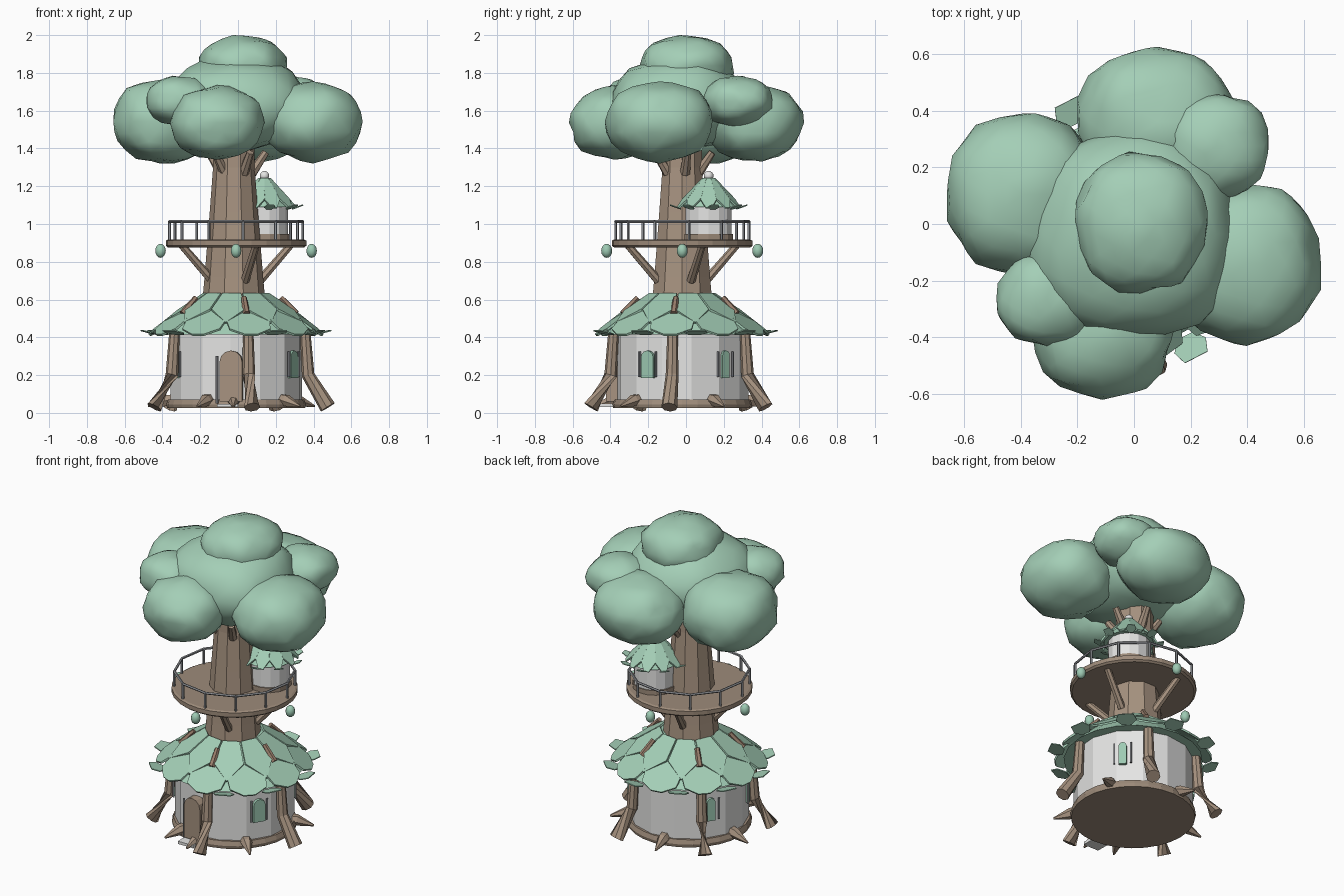
import bpy, bmesh, math
from mathutils import Vector, noise

if "Cube" in bpy.data.objects:
    bpy.data.objects.remove(bpy.data.objects["Cube"])

CX, CY = -0.01, -0.02          # axis of the tree
TX, TY = 0.14, 0.12            # axis of the turret


def material(name, rgb):
    m = bpy.data.materials.new(name)
    m.use_nodes = True
    m.diffuse_color = (*rgb, 1)
    m.node_tree.nodes["Principled BSDF"].inputs["Base Color"].default_value = (*rgb, 1)
    return m


LEAF = material("leaf green", (0.37, 0.62, 0.47))
BARK = material("bark brown", (0.385, 0.29, 0.215))
DECK = material("deck brown", (0.34, 0.26, 0.195))
TWIG = material("twig brown", (0.32, 0.21, 0.15))
PLASTER = material("plaster white", (0.78, 0.78, 0.77))
METAL = material("rail grey", (0.28, 0.29, 0.31))
GLASS = material("window green", (0.34, 0.59, 0.45))


def finish(name, bm, mat, smooth=False):
    bmesh.ops.recalc_face_normals(bm, faces=bm.faces[:])
    mesh = bpy.data.meshes.new(name)
    bm.to_mesh(mesh)
    bm.free()
    mesh.materials.append(mat)
    for p in mesh.polygons:
        p.use_smooth = smooth
    ob = bpy.data.objects.new(name, mesh)
    bpy.context.collection.objects.link(ob)
    return ob


def polar(deg, r, z, cx=CX, cy=CY):
    a = math.radians(deg)
    return Vector((cx + r * math.cos(a), cy + r * math.sin(a), z))


def skin(bm, rings):
    # Join rings of points into a capped tube
    rings = [[bm.verts.new(p) for p in ring] for ring in rings]
    n = len(rings[0])
    for a, b in zip(rings, rings[1:]):
        for i in range(n):
            bm.faces.new((a[i], a[(i + 1) % n], b[(i + 1) % n], b[i]))
    bm.faces.new(rings[0])
    bm.faces.new(rings[-1])


def lathe(name, profile, sides, mat, cx=CX, cy=CY, turn=0):
    bm = bmesh.new()
    skin(bm, [[polar(turn + 360 * i / sides, r, z, cx, cy) for i in range(sides)]
              for r, z in profile])
    return finish(name, bm, mat)


def rod(bm, pts, radii, sides=7):
    # Tapered limb through a few points
    rings = []
    for i, p in enumerate(pts):
        d = (pts[min(i + 1, len(pts) - 1)] - pts[max(i - 1, 0)]).normalized()
        ref = Vector((0, 0, 1)) if abs(d.z) < 0.9 else Vector((1, 0, 0))
        u = d.cross(ref).normalized()
        v = d.cross(u)
        rings.append([p + radii[i] * (u * math.cos(t) + v * math.sin(t))
                      for t in (2 * math.pi * k / sides for k in range(sides))])
    skin(bm, rings)


def limbs(name, angles, path, radii, mat, sides=7):
    bm = bmesh.new()
    for a in angles:
        rod(bm, [polar(a, r, z) for r, z in path], radii, sides)
    return finish(name, bm, mat)


def shingles(name, angles, start, end, outline, thick=0.012, cx=CX, cy=CY):
    # Ring of leaf plates; outline gives (fraction along slope, half width)
    bm = bmesh.new()
    for a in angles:
        p, q = polar(a, *start, cx, cy), polar(a, *end, cx, cy)
        side = Vector((-math.sin(math.radians(a)), math.cos(math.radians(a)), 0))
        up = (q - p).cross(side).normalized() * thick
        loop = [p.lerp(q, t) + side * w for t, w in outline]
        loop += [p.lerp(q, t) - side * w for t, w in reversed(outline) if w]
        skin(bm, [[v - up / 2 for v in loop], [v + up / 2 for v in loop]])
    return finish(name, bm, LEAF)


def arch(name, deg, r0, r1, z0, z1, half, mat):
    # Round-topped panel set against the wall
    out = [(-half, z0), (half, z0)]
    out += [(half * math.cos(t), z1 - half + half * math.sin(t))
            for t in (math.pi * k / 6 for k in range(7))]
    a = math.radians(deg)
    side = Vector((-math.sin(a), math.cos(a), 0))
    bm = bmesh.new()
    skin(bm, [[polar(deg, r, z) + side * x for x, z in out] for r in (r0, r1)])
    return finish(name, bm, mat)


def around(n, start=0):
    return [start + 360 * i / n for i in range(n)]


# Leafy crown: low and high corner of each lumpy clump
clumps = {
    "crown_top": ((-0.21, -0.245, 1.68), (0.26, 0.255, 2.0)),
    "crown_middle": ((-0.38, -0.395, 1.39), (0.355, 0.34, 1.885)),
    "crown_left": ((0.12, -0.43, 1.32), (0.66, 0.14, 1.755)),
    "crown_right": ((-0.66, -0.185, 1.32), (-0.12, 0.39, 1.77)),
    "crown_front": ((-0.36, -0.62, 1.34), (0.14, -0.14, 1.735)),
    "crown_back": ((-0.2, 0.1, 1.33), (0.36, 0.625, 1.745)),
    "crown_back_small": ((0.1, 0.09, 1.515), (0.475, 0.46, 1.785)),
    "crown_front_small": ((-0.485, -0.43, 1.515), (-0.13, -0.09, 1.785)),
}
for k, (name, (low, high)) in enumerate(clumps.items()):
    bm = bmesh.new()
    bmesh.ops.create_icosphere(bm, subdivisions=3, radius=1)
    for v in bm.verts:
        lump = 1 + 0.09 * noise.noise(v.co * 2.2 + Vector((k * 7.3, k, 0)))
        v.co *= lump * (1 + 0.14 * (1 - max(abs(x) for x in v.co)))
    for axis in range(3):
        lo = min(v.co[axis] for v in bm.verts)
        hi = max(v.co[axis] for v in bm.verts)
        for v in bm.verts:
            t = (v.co[axis] - lo) / (hi - lo)
            v.co[axis] = low[axis] + t * (high[axis] - low[axis])
    finish(name, bm, LEAF, smooth=True)

# Trunk and branches
lathe("trunk", [(0.175, 0.5), (0.155, 0.72), (0.128, 1.06), (0.11, 1.3), (0.11, 1.5)],
      10, BARK, cx=-0.022)
limbs("branches", around(5, 10), [(0.085, 1.27), (0.16, 1.38)], [0.028, 0.02], BARK)

# Round house
lathe("house_floor", [(0.365, 0.025), (0.37, 0.045), (0.36, 0.072)], 28, DECK)
lathe("house_wall", [(0.352, 0.06), (0.352, 0.43)], 14, PLASTER, turn=8)

# Buttress legs, ground roots and roof twigs share the same spacing
legs = around(5, -80)
limbs("buttress_legs", legs, [(0.37, 0.42), (0.385, 0.2), (0.49, 0.03)],
      [0.028, 0.034, 0.043], BARK, 8)
limbs("ground_roots", around(5, 28) + [-92], [(0.33, 0.065), (0.37, 0.065), (0.47, 0.035)],
      [0.038, 0.034, 0.006], BARK, 6)
limbs("roof_twigs", legs, [(0.32, 0.525), (0.24, 0.61)], [0.02, 0.015], TWIG, 6)

# Door, step and windows with slim side posts
arch("door", -94, 0.32, 0.4, 0.06, 0.33, 0.06, BARK)
limbs("door_posts", [-105], [(0.39, 0.05), (0.39, 0.3)], [0.008, 0.008], METAL, 4)
bm = bmesh.new()
skin(bm, [[(x, y, z) for x, y in ((-0.11, -0.46), (0.0, -0.46), (0.0, -0.35), (-0.11, -0.35))]
          for z in (0.03, 0.048)])
finish("door_step", bm, PLASTER)
for i, (a, half) in enumerate(((-31, 0.038), (40, 0.024), (146, 0.026), (206, 0.026))):
    arch(f"window_{i + 1}", a, 0.33, 0.362, 0.185, 0.33, half, GLASS)
    limbs(f"window_posts_{i + 1}", (a - 8, a + 8), [(0.36, 0.19), (0.36, 0.325)],
          [0.007, 0.007], METAL, 4)

# House roof: cone under two tiers of leaf plates and a flared fringe
lathe("roof_cone", [(0.41, 0.415), (0.29, 0.53), (0.17, 0.62)], 20, LEAF)
lower = [(0, 0.06), (0.5, 0.115), (0.8, 0.11), (1, 0.035)]
kite = [(0, 0.05), (0.55, 0.09), (1, 0)]
shingles("roof_lower_leaves", around(10, -80), (0.27, 0.555), (0.46, 0.413), lower)
shingles("roof_upper_leaves", around(10, -62), (0.165, 0.63), (0.395, 0.475), kite)
fringe = [(0, 0.03), (0.45, 0.062), (1, 0.045)]
shingles("roof_fringe", around(10, -63)[:9], (0.42, 0.415), (0.505, 0.436), fringe, 0.006)

# Balcony deck with struts, railing and hanging lanterns
lathe("balcony_deck", [(0.36, 0.875), (0.372, 0.885), (0.372, 0.912), (0.36, 0.918)],
      28, DECK)
limbs("balcony_struts", around(4, 20), [(0.135, 0.70), (0.305, 0.885)],
      [0.024, 0.02], BARK)
stations = around(12, 6)
limbs("railing_posts", stations, [(0.355, 0.91), (0.355, 1.015)], [0.008, 0.008], METAL, 5)
bm = bmesh.new()
ring = [polar(a, 0.355, 1.013) for a in stations]
for a, b in zip(ring, ring[1:] + ring[:1]):
    rod(bm, [a, b], [0.008, 0.008], 5)
finish("railing_bar", bm, METAL)
for i, a in enumerate(around(4)):
    bm = bmesh.new()
    bmesh.ops.create_uvsphere(bm, u_segments=10, v_segments=8, radius=1)
    c = polar(a, 0.4, 0.858)
    for v in bm.verts:
        v.co = c + Vector((v.co.x * 0.029, v.co.y * 0.029, v.co.z * 0.037))
    finish(f"lantern_{i + 1}", bm, GLASS, smooth=True)

# Turret on the balcony
lathe("turret_base", [(0.132, 0.915), (0.132, 0.948)], 14, DECK, TX, TY)
lathe("turret_wall", [(0.125, 0.94), (0.125, 1.1)], 14, PLASTER, TX, TY)
lathe("turret_roof", [(0.15, 1.09), (0.085, 1.17), (0.03, 1.235)], 12, LEAF, TX, TY)
shingles("turret_leaves", around(10), (0.03, 1.24), (0.17, 1.085),
         [(0, 0.01), (0.7, 0.045), (1, 0.015)], 0.01, TX, TY)
shingles("turret_fringe", around(8, 9), (0.15, 1.08), (0.205, 1.1),
         [(0, 0.015), (0.45, 0.03), (1, 0.02)], 0.005, TX, TY)
bm = bmesh.new()
bmesh.ops.create_uvsphere(bm, u_segments=10, v_segments=8, radius=0.026)
bmesh.ops.translate(bm, verts=bm.verts[:], vec=(TX, TY, 1.255))
finish("turret_finial", bm, PLASTER, smooth=True)
